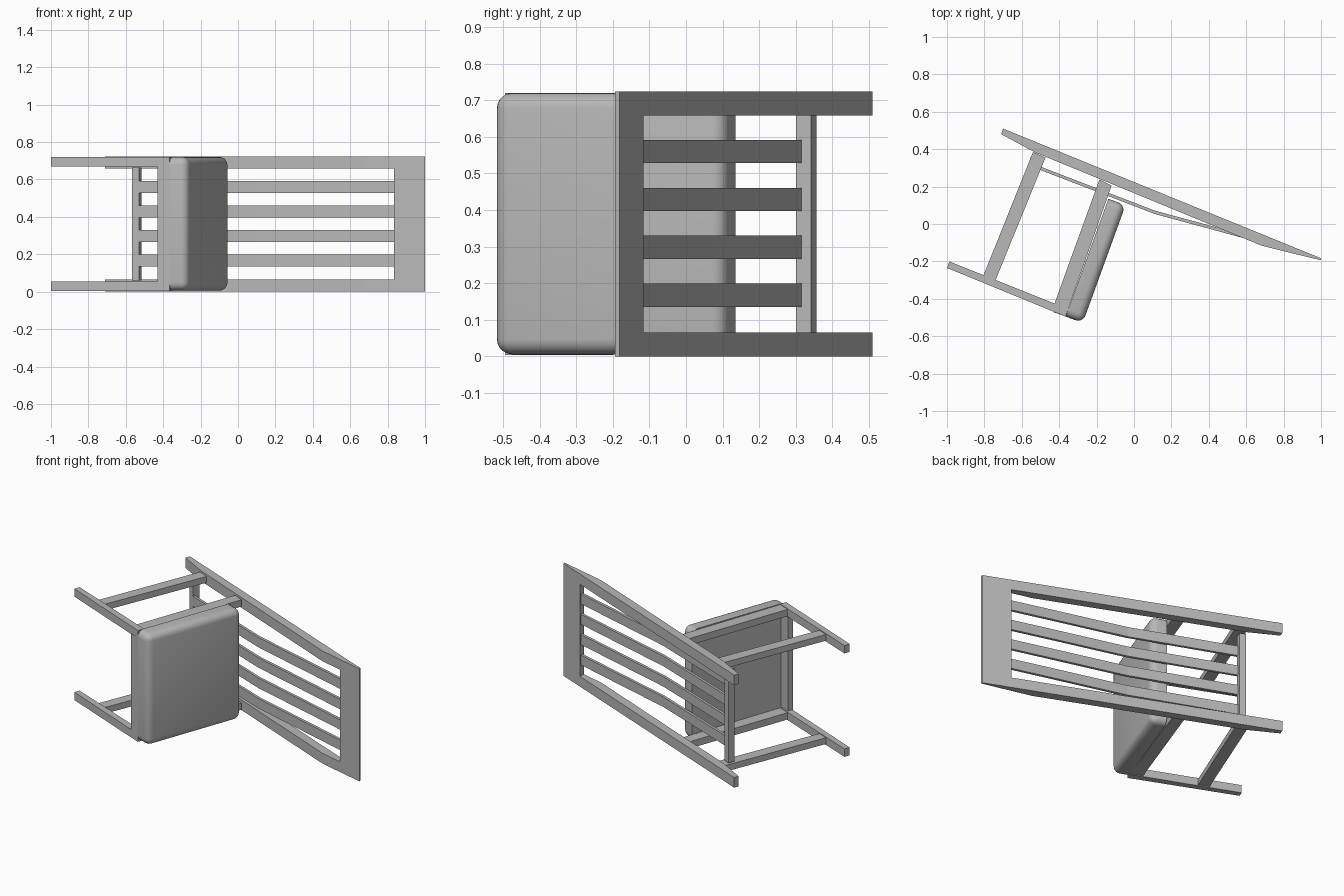
import bpy, bmesh
from mathutils import Vector

cube = bpy.data.objects.get("Cube")
if cube:
    bpy.data.objects.remove(cube, do_unlink=True)

H = 0.724  # chair width, running along z because the chair lies on its side

gray = bpy.data.materials.new("plain gray")
gray.use_nodes = True
gray.diffuse_color = (0.48, 0.48, 0.48, 1)
gray.node_tree.nodes["Principled BSDF"].inputs["Base Color"].default_value = (0.48, 0.48, 0.48, 1)


def finish(name, bm):
    bmesh.ops.recalc_face_normals(bm, faces=bm.faces)
    mesh = bpy.data.meshes.new(name)
    bm.to_mesh(mesh)
    bm.free()
    mesh.materials.append(gray)
    obj = bpy.data.objects.new(name, mesh)
    bpy.context.collection.objects.link(obj)
    return obj


def prism_bmesh(outline, z0, z1):
    bm = bmesh.new()
    base = bm.faces.new([bm.verts.new((p[0], p[1], z0)) for p in outline])
    new = bmesh.ops.extrude_face_region(bm, geom=[base])["geom"]
    verts = [g for g in new if isinstance(g, bmesh.types.BMVert)]
    bmesh.ops.translate(bm, verts=verts, vec=(0, 0, z1 - z0))
    return bm


def prism(name, outline, z0, z1):
    return finish(name, prism_bmesh(outline, z0, z1))


def pair(name, outline, z0, z1):
    prism("right_" + name, outline, z0, z1)
    prism("left_" + name, outline, H - z1, H - z0)


# Seat directions: along the depth and away from the underside
corner = Vector((-0.366, -0.495))
depth = Vector((0.342, 0.94))
up = Vector((0.94, -0.342))


def seat_quad(d0, d1, u0, u1):
    return [corner + depth * d + up * u for d, u in ((d0, u0), (d1, u0), (d1, u1), (d0, u1))]


# Back posts, tapered at the feet and at the top
pair("back_post", [(-0.70, 0.51), (0.835, -0.116), (0.835, -0.154), (0.68, -0.115),
                   (-0.53, 0.383), (-0.71, 0.48)], 0, 0.066)

# Broad top rail
prism("top_rail", [(0.835, -0.116), (0.998, -0.182), (1.0, -0.194), (0.835, -0.154)], 0, H)

# Front legs
pair("front_leg", [(-0.987, -0.20), (-0.425, -0.425), (-0.352, -0.455),
                   (-0.366, -0.495), (-1.0, -0.235)], 0.004, 0.055)

# Seat frame
pair("seat_rail", [(-0.425, -0.425), (-0.185, 0.238), (-0.12, 0.205), (-0.366, -0.495)], 0.008, 0.052)
prism("front_seat_rail", seat_quad(0, 0.035, -0.068, 0), 0.05, H - 0.05)

# Leg stretchers and the rear crossbar
pair("leg_stretcher", [(-0.54, 0.385), (-0.473, 0.355), (-0.74, -0.30), (-0.805, -0.275)], 0.01, 0.05)
prism("rear_crossbar", [(-0.567, 0.315), (-0.53, 0.30), (-0.515, 0.342), (-0.552, 0.357)], 0.06, H - 0.06)

# Bent back slats
path = [(-0.53, 0.318), (0.11, 0.072), (0.58, -0.056), (0.84, -0.128)]
slat = path + [(x, y - 0.018) for x, y in reversed(path)]
for i in range(4):
    z = 0.167 + i * 0.131
    prism(f"back_slat_{i + 1}", slat, z - 0.032, z + 0.032)

# Cushion with rounded edges and a flat underside
bm = prism_bmesh(seat_quad(0, 0.67, 0, 0.098), 0.006, H - 0.004)


def is_underside(v):
    return (v.co.xy - corner).dot(up) < 0.01


edges = [e for e in bm.edges if not all(is_underside(v) for v in e.verts)]
bmesh.ops.bevel(bm, geom=edges, offset=0.042, segments=5, profile=0.5, affect='EDGES')
cushion = finish("seat_cushion", bm)
bpy.ops.object.select_all(action='DESELECT')
cushion.select_set(True)
bpy.context.view_layer.objects.active = cushion
bpy.ops.object.shade_smooth_by_angle()
